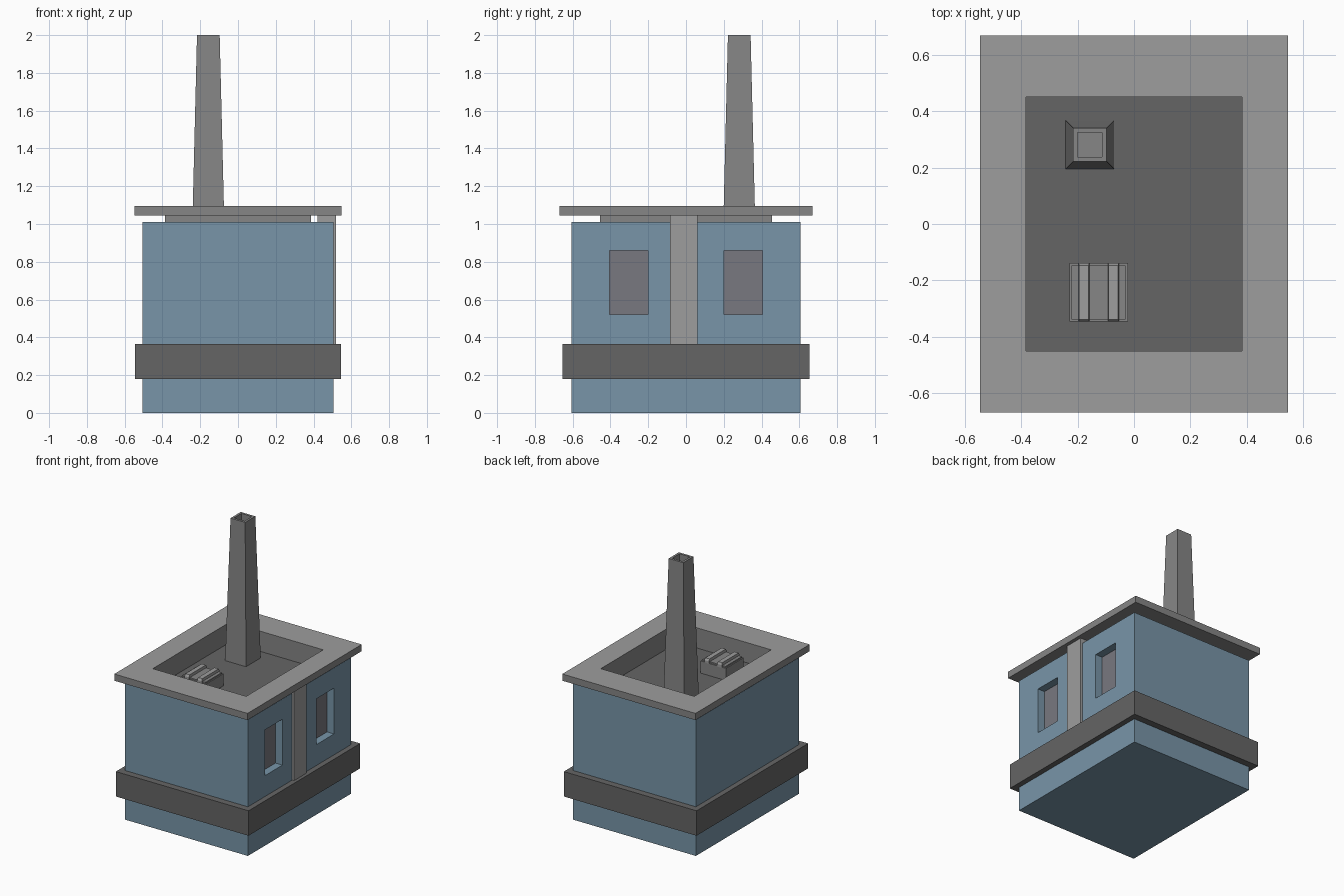
import bpy, bmesh

if "Cube" in bpy.data.objects:
    bpy.data.objects.remove(bpy.data.objects["Cube"])


def material(name, rgb):
    m = bpy.data.materials.new(name)
    m.diffuse_color = (*rgb, 1)
    m.use_nodes = True
    m.node_tree.nodes["Principled BSDF"].inputs["Base Color"].default_value = m.diffuse_color
    return m


BLUE = material("blue_wall", (0.188, 0.30, 0.393))
DARK = material("dark_grey", (0.13, 0.13, 0.13))
GREY = material("mid_grey", (0.24, 0.24, 0.24))
LIGHT = material("light_grey", (0.34, 0.34, 0.34))
GLASS = material("window_grey", (0.19, 0.188, 0.215))


def loft(name, loops, centre=(0, 0), mat=None):
    """Skin rectangles given as (half x, half y, z) and cap both ends."""
    bm = bmesh.new()
    rings = []
    for hx, hy, z in loops:
        rings.append([bm.verts.new((centre[0] + sx * hx, centre[1] + sy * hy, z))
                      for sx, sy in ((-1, -1), (1, -1), (1, 1), (-1, 1))])
    for a, b in zip(rings, rings[1:]):
        for i in range(4):
            j = (i + 1) % 4
            bm.faces.new((a[i], a[j], b[j], b[i]))
    bm.faces.new(rings[0][::-1])
    bm.faces.new(rings[-1])
    bmesh.ops.recalc_face_normals(bm, faces=bm.faces)
    me = bpy.data.meshes.new(name)
    bm.to_mesh(me)
    bm.free()
    ob = bpy.data.objects.new(name, me)
    bpy.context.collection.objects.link(ob)
    me.materials.append(mat or GREY)
    return ob


def box(name, x, y, z, mat=None):
    hx, hy = (x[1] - x[0]) / 2, (y[1] - y[0]) / 2
    return loft(name, [(hx, hy, z[0]), (hx, hy, z[1])],
                ((x[0] + x[1]) / 2, (y[0] + y[1]) / 2), mat)


# Main block with a sunken roof well
FLOOR = 0.945
body = loft("body", [(0.505, 0.605, 0), (0.505, 0.605, 1.01),
                     (0.388, 0.456, 1.01), (0.388, 0.456, FLOOR - 0.02)], mat=BLUE)

# Recessed windows on the right side
for side, y in (("front", -0.303), ("back", 0.303)):
    ys, zs = (y - 0.103, y + 0.103), (0.52, 0.86)
    cutter = box("window_cutter", (0.445, 0.6), ys, zs, BLUE)
    mod = body.modifiers.new("window", 'BOOLEAN')
    mod.object = cutter
    mod.solver = 'EXACT'
    bpy.context.view_layer.objects.active = body
    bpy.ops.object.modifier_apply(modifier=mod.name)
    bpy.data.objects.remove(cutter)
    box(side + "_window", (0.435, 0.448), ys, zs, GLASS)

# Band round the base and upright strip between the windows
loft("base_band", [(0.545, 0.655, 0.18), (0.545, 0.655, 0.365)], mat=DARK)
box("wall_strip", (0.42, 0.52), (-0.085, 0.06), (0.36, 1.046), LIGHT)

# Overhanging roof rim with its inner well lining; the top face is lighter
rim = loft("roof_rim", [(0.384, 0.452, FLOOR - 0.005), (0.384, 0.452, 1.095),
                        (0.547, 0.67, 1.095), (0.547, 0.67, 1.045),
                        (0.387, 0.455, 1.045), (0.387, 0.455, FLOOR - 0.015)])
rim.data.materials.append(LIGHT)
for p in rim.data.polygons:
    if p.center.z > 1.09:
        p.material_index = 1
loft("roof_floor", [(0.385, 0.453, FLOOR - 0.01), (0.385, 0.453, FLOOR)], mat=DARK)

# Tapered hollow chimney
loft("chimney", [(0.086, 0.086, FLOOR), (0.06, 0.06, 2.0),
                 (0.043, 0.043, 2.0), (0.043, 0.043, 1.88)], (-0.157, 0.282))

# Roof vent box with two raised ribs
VENT = (-0.126, -0.243)
loft("vent_box", [(0.104, 0.104, FLOOR), (0.104, 0.104, 1.035),
                  (0.096, 0.096, 1.035), (0.096, 0.096, 1.045)], VENT)
for n, x in (("left", -0.178), ("right", -0.073)):
    loft(n + "_vent_rib", [(0.019, 0.104, 1.03), (0.019, 0.104, 1.05),
                           (0.017, 0.096, 1.065)], (x, VENT[1]), LIGHT)
